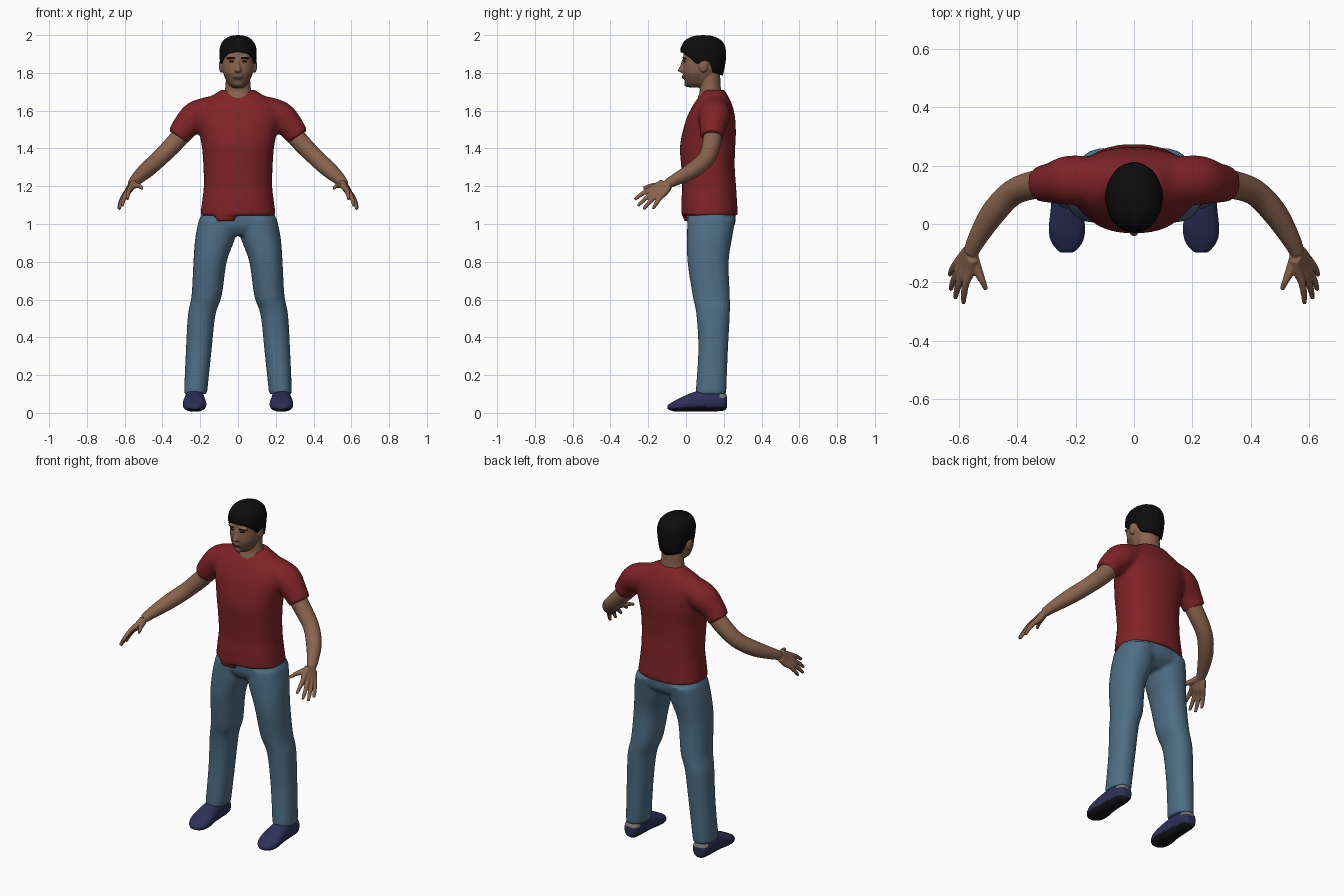
import bpy, bmesh, math
from mathutils import Vector

cube = bpy.data.objects.get("Cube")
if cube:
    bpy.data.objects.remove(cube, do_unlink=True)


def material(name, rgb):
    m = bpy.data.materials.new(name)
    m.use_nodes = True
    m.diffuse_color = (*rgb, 1)
    node = next(n for n in m.node_tree.nodes if n.type == 'BSDF_PRINCIPLED')
    node.inputs["Base Color"].default_value = (*rgb, 1)
    node.inputs["Roughness"].default_value = 0.8
    return m


SKIN = material("skin", (.25, .125, .075))
STUBBLE = material("stubble", (.15, .082, .053))
LIPS = material("lips", (.11, .045, .035))
RED = material("shirt_red", (.21, .017, .02))
DENIM = material("denim_blue", (.075, .155, .235))
NAVY = material("shoe_navy", (.026, .03, .10))
SOLE = material("sole_black", (.008, .008, .011))
GREY = material("heel_grey", (.22, .2, .18))
BLACK = material("hair_black", (.004, .004, .004))


def spline(rows, steps=4):
    """Catmull-Rom interpolation of section tuples."""
    pts = [rows[0]] + list(rows) + [rows[-1]]
    out = []
    for a, b, c, d in zip(pts, pts[1:], pts[2:], pts[3:]):
        for i in range(steps):
            t = i / steps
            out.append([.5 * (2 * q + (r - p) * t + (2 * p - 5 * q + 4 * r - s) * t * t
                              + (3 * q - p - 3 * r + s) * t ** 3)
                        for p, q, r, s in zip(a, b, c, d)])
    return out + [list(rows[-1])]


def loft(bm, rows, axis=None, power=2.0, seg=28):
    """Closed tube through (x, y, z, radius_u, radius_v) sections."""
    rows = spline(rows)
    cs = [Vector(r[:3]) for r in rows]
    rings = []
    for i, r in enumerate(rows):
        if axis == 'z':
            u, v = Vector((1, 0, 0)), Vector((0, 1, 0))
        elif axis == 'y':
            u, v = Vector((1, 0, 0)), Vector((0, 0, 1))
        else:
            t = (cs[min(i + 1, len(cs) - 1)] - cs[max(i - 1, 0)]).normalized()
            u = t.cross(Vector((0, 0, 1))).normalized()
            v = u.cross(t)
        ring = []
        for k in range(seg):
            a = math.tau * k / seg
            c, s = math.cos(a), math.sin(a)
            c = math.copysign(abs(c) ** (2 / power), c)
            s = math.copysign(abs(s) ** (2 / power), s)
            ring.append(bm.verts.new(cs[i] + u * c * r[3] + v * s * r[4]))
        rings.append(ring)
    for p, q in zip(rings, rings[1:]):
        for k in range(seg):
            j = (k + 1) % seg
            bm.faces.new((p[k], p[j], q[j], q[k]))
    bm.faces.new(rings[0])
    bm.faces.new(rings[-1])


def level(rows):
    """Turn (z, centre_x, half_width, front, back) into loft sections."""
    return [(x, (f + b) / 2, z, w, (b - f) / 2) for z, x, w, f, b in rows]


def ball(bm, centre, radii):
    verts = bmesh.ops.create_uvsphere(bm, u_segments=16, v_segments=10, radius=1)["verts"]
    for v in verts:
        v.co = Vector([c + r * p for c, r, p in zip(centre, radii, v.co)])


def finish(bm, name, mats, voxel=0, smooth=4, rule=None):
    """Fuse the overlapping volumes, smooth them and colour faces by a rule."""
    bmesh.ops.recalc_face_normals(bm, faces=bm.faces[:])
    me = bpy.data.meshes.new(name)
    bm.to_mesh(me)
    bm.free()
    ob = bpy.data.objects.new(name, me)
    bpy.context.scene.collection.objects.link(ob)
    if voxel:
        mod = ob.modifiers.new("fuse", 'REMESH')
        mod.mode = 'VOXEL'
        mod.voxel_size = voxel
        mod = ob.modifiers.new("soften", 'SMOOTH')
        mod.factor, mod.iterations = .5, smooth
        bpy.context.view_layer.update()
        graph = bpy.context.evaluated_depsgraph_get()
        baked = bpy.data.meshes.new_from_object(ob.evaluated_get(graph))
        ob.modifiers.clear()
        ob.data = baked
        baked.name = name
    ob.data.materials.clear()
    for m in mats:
        ob.data.materials.append(m)
    for p in ob.data.polygons:
        p.use_smooth = True
        p.material_index = rule(p.center, p.normal) if rule else 0
    return ob


# Shirt: torso, sleeves and a loose tail at the front hem
bm = bmesh.new()
loft(bm, level([(1.045, 0, .2, -.025, .275), (1.12, 0, .19, -.025, .27),
                (1.2, 0, .181, -.02, .265), (1.3, 0, .183, -.025, .258),
                (1.4, 0, .19, -.032, .26), (1.48, 0, .205, -.02, .264),
                (1.56, 0, .225, .003, .26), (1.62, 0, .215, .032, .248),
                (1.66, 0, .17, .058, .232), (1.69, 0, .12, .08, .215),
                (1.71, 0, .09, .095, .205)]), 'z', 2.3, 48)
loft(bm, level([(1.015, -.065, .05, -.012, .05), (1.08, -.065, .05, -.012, .05)]), 'z', 4)
for s in (1, -1):
    loft(bm, [(s * .13, .15, 1.605, .08, .075), (s * .22, .15, 1.572, .085, .08),
              (s * .275, .142, 1.52, .071, .071), (s * .318, .138, 1.462, .062, .06)])
finish(bm, "shirt", [RED], .01, 5)

# Jeans: hips and two legs
bm = bmesh.new()
loft(bm, level([(.94, 0, .12, .04, .2), (.98, 0, .19, .012, .25),
                (1.02, 0, .2, .006, .262), (1.08, 0, .185, .005, .26)]), 'z', 2.3, 40)
for s in (1, -1):
    loft(bm, level([(1.03, s * .105, .1, .008, .262), (.93, s * .12, .106, .005, .245),
                    (.8, s * .148, .088, .008, .226), (.62, s * .166, .08, .035, .232),
                    (.52, s * .192, .073, .055, .232), (.33, s * .208, .068, .065, .222),
                    (.1, s * .225, .061, .05, .213)]), 'z', 2.2)
finish(bm, "jeans", [DENIM], .01, 4)


# Shoes with dark soles and pale heel patches
def shoe_colour(c, n):
    if n.z < -.4:
        return 1
    return 2 if c.y > .175 and .078 < c.z < .098 else 0


def arm_start(s):
    return [(s * .26, .145, 1.52, .05, .05), (s * .33, .137, 1.435, .049, .049),
            (s * .415, .108, 1.348, .045, .045), (s * .485, .035, 1.285, .043, .043),
            (s * .54, -.055, 1.235, .032, .032), (s * .56, -.1, 1.212, .025, .025)]


FINGERS = [(.585, -.272, 1.13), (.613, -.255, 1.096), (.629, -.225, 1.078), (.632, -.175, 1.08)]
for s, side in ((1, "left"), (-1, "right")):
    bm = bmesh.new()
    loft(bm, [(s * .23, y, (lo + hi) / 2, w, (hi - lo) / 2) for y, w, lo, hi in
              [(.217, .025, .025, .09), (.195, .045, .01, .115), (.12, .052, .008, .125),
               (.05, .056, .008, .113), (-.02, .063, .006, .085), (-.065, .053, .008, .062),
               (-.098, .025, .018, .042)]], 'y', 2.4)
    finish(bm, side + "_shoe", [NAVY, SOLE, GREY], .007, 3, shoe_colour)

    # Arm, four fingers fanning from the palm, and thumb
    bm = bmesh.new()
    loft(bm, arm_start(s))
    for i, tip in enumerate(FINGERS):
        k = i - 1.5
        root = Vector((.562 + .006 * k, -.105 + .01 * k, 1.21 - .008 * k))
        tip = Vector(tip)
        path = [root, root.lerp(tip, .28), root.lerp(tip, .52) + Vector((.006, 0, .006)),
                root.lerp(tip, .78) + Vector((.005, 0, .005)), tip]
        loft(bm, [(s * p.x, p.y, p.z, r, r) for p, r in
                  zip(path, (.018, .018, .0135, .0115, .008))], seg=12)
    loft(bm, [(s * .555, -.1, 1.212, .018, .018), (s * .54, -.15, 1.205, .018, .016),
              (s * .52, -.195, 1.2, .012, .012), (s * .507, -.225, 1.188, .008, .008)], seg=12)
    finish(bm, side + "_arm", [SKIN], .0045, 3)


# Head, neck, nose, brow, lips and ears
def face_colour(c, n):
    x, z = abs(c.x), c.z
    if n.y < -.1 and c.y < .04:
        if .014 < x < .058 and abs(z - 1.880 + .12 * abs(x - .034)) < .005:
            return 3
        if abs(x - .034) < .014 and abs(z - 1.859) < .0045:
            return 3
        if x < .026 and abs(z - 1.779) < .005:
            return 2
    return 1 if 1.725 < z < 1.8 and c.y < .075 and (x > .022 or z < 1.793) else 0


bm = bmesh.new()
loft(bm, level([(1.722, 0, .03, .018, .08), (1.74, 0, .052, .0, .11),
                (1.78, 0, .072, -.013, .15), (1.82, 0, .083, -.017, .185),
                (1.87, 0, .088, -.015, .195), (1.92, 0, .087, -.012, .195),
                (1.96, 0, .07, .01, .175), (1.985, 0, .04, .04, .14)]), 'z', 2.2)
loft(bm, level([(1.6, 0, .09, .07, .2), (1.66, 0, .084, .062, .195),
                (1.7, 0, .072, .072, .187), (1.74, 0, .066, .072, .183),
                (1.82, 0, .062, .07, .18)]), 'z')
loft(bm, level([(1.801, 0, .015, -.026, .01), (1.813, 0, .019, -.043, .01),
                (1.84, 0, .012, -.03, .01), (1.872, 0, .01, -.021, .01)]), 'z')
ball(bm, (0, -.008, 1.779), (.027, .015, .012))
ball(bm, (0, .008, 1.741), (.024, .018, .016))
for s in (1, -1):
    ball(bm, (s * .034, -.002, 1.881), (.03, .018, .008))
    ball(bm, (s * .09, .092, 1.837), (.011, .024, .036))
finish(bm, "head", [SKIN, STUBBLE, LIPS, BLACK], .0045, 3, face_colour)

# Hair: a cap whose hem rises over the face and ears and drops at the nape
HEM = [(0, 1.912), (.55, 1.905), (.95, 1.88), (1.25, 1.848), (1.5, 1.852),
       (1.6, 1.868), (1.85, 1.86), (2.1, 1.8), (3.2, 1.785)]


def hem(a):
    for (a0, z0), (a1, z1) in zip(HEM, HEM[1:]):
        if a <= a1:
            return z0 + (z1 - z0) * (a - a0) / (a1 - a0)


bm = bmesh.new()
SEG, ROWS = 64, 16
rings = []
for r in range(ROWS):
    ring = []
    for k in range(SEG):
        a = math.tau * k / SEG
        low = hem(min(a, math.tau - a))
        z = low + (1.9985 - low) * math.sin(r / ROWS * math.pi / 2)
        if z > 1.91:
            f = (1 - ((z - 1.91) / .09) ** 2.3) ** (1 / 2.3)
        else:
            f = 1 - .13 * ((1.91 - z) / .12) ** 2
        f *= 1 + .008 * math.sin(9 * a + r)
        ring.append(bm.verts.new((.098 * f * math.sin(a), .091 - .121 * f * math.cos(a), z)))
    rings.append(ring)
top = bm.verts.new((0, .091, 2.0))
for p, q in zip(rings, rings[1:]):
    for k in range(SEG):
        j = (k + 1) % SEG
        bm.faces.new((p[k], p[j], q[j], q[k]))
for k in range(SEG):
    bm.faces.new((rings[-1][k], rings[-1][(k + 1) % SEG], top))
hair = finish(bm, "hair", [BLACK])
thick = hair.modifiers.new("thickness", 'SOLIDIFY')
thick.thickness, thick.offset = .014, -1
